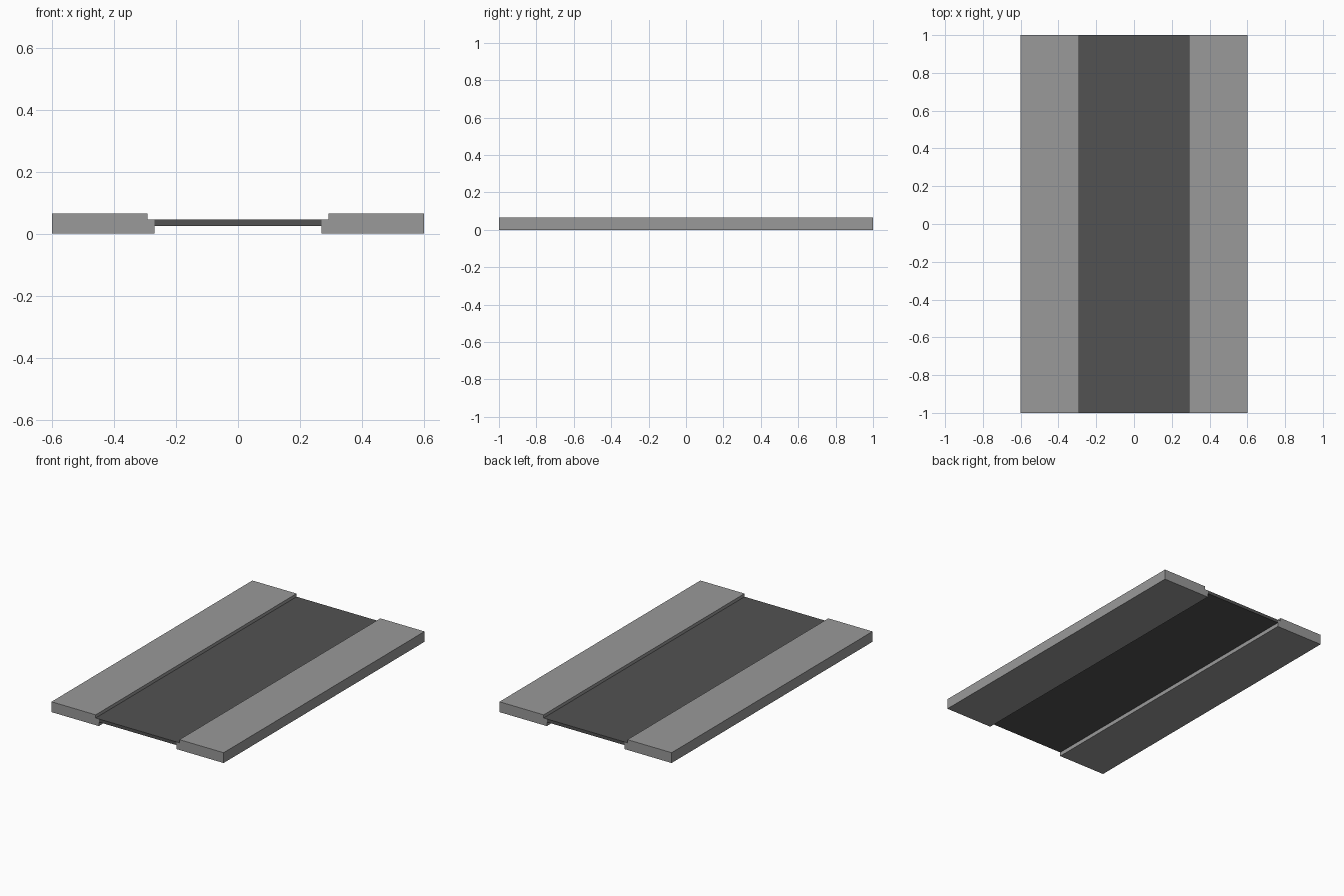
import bpy, bmesh

if "Cube" in bpy.data.objects:
    bpy.data.objects.remove(bpy.data.objects["Cube"])


def material(name, v):
    m = bpy.data.materials.new(name)
    m.diffuse_color = (v, v, v, 1)
    m.use_nodes = True
    m.node_tree.nodes["Principled BSDF"].inputs["Base Color"].default_value = m.diffuse_color
    return m


light = material("light grey", 0.32)
dark = material("dark grey", 0.084)


def extrude_profile(name, profile, mats, y0=-1.0, y1=1.0):
    """Extrude an x-z profile along y."""
    bm = bmesh.new()
    face = bm.faces.new([bm.verts.new((x, y0, z)) for x, z in profile])
    ext = bmesh.ops.extrude_face_region(bm, geom=[face])
    bmesh.ops.translate(bm, vec=(0, y1 - y0, 0),
                        verts=[g for g in ext["geom"] if isinstance(g, bmesh.types.BMVert)])
    bmesh.ops.recalc_face_normals(bm, faces=bm.faces)
    me = bpy.data.meshes.new(name)
    bm.to_mesh(me)
    bm.free()
    for m in mats:
        me.materials.append(m)
    ob = bpy.data.objects.new(name, me)
    bpy.context.collection.objects.link(ob)
    return ob


# Side slabs with a low ledge on the inner edge
T, LEDGE = 0.065, 0.045
for side, s in (("left", -1), ("right", 1)):
    pts = [(0.6, 0), (0.6, T), (0.292, T), (0.292, LEDGE), (0.27, LEDGE), (0.27, 0)]
    slab = extrude_profile(side + "_slab", [(s * x, z) for x, z in pts], [light, dark])
    # The ledge top matches the centre panel
    for p in slab.data.polygons:
        if p.normal.z > 0.9 and p.center.z < 0.055:
            p.material_index = 1

# Thin recessed centre panel
extrude_profile("centre_panel",
                [(-0.27, 0.025), (0.27, 0.025), (0.27, LEDGE), (-0.27, LEDGE)], [dark])
